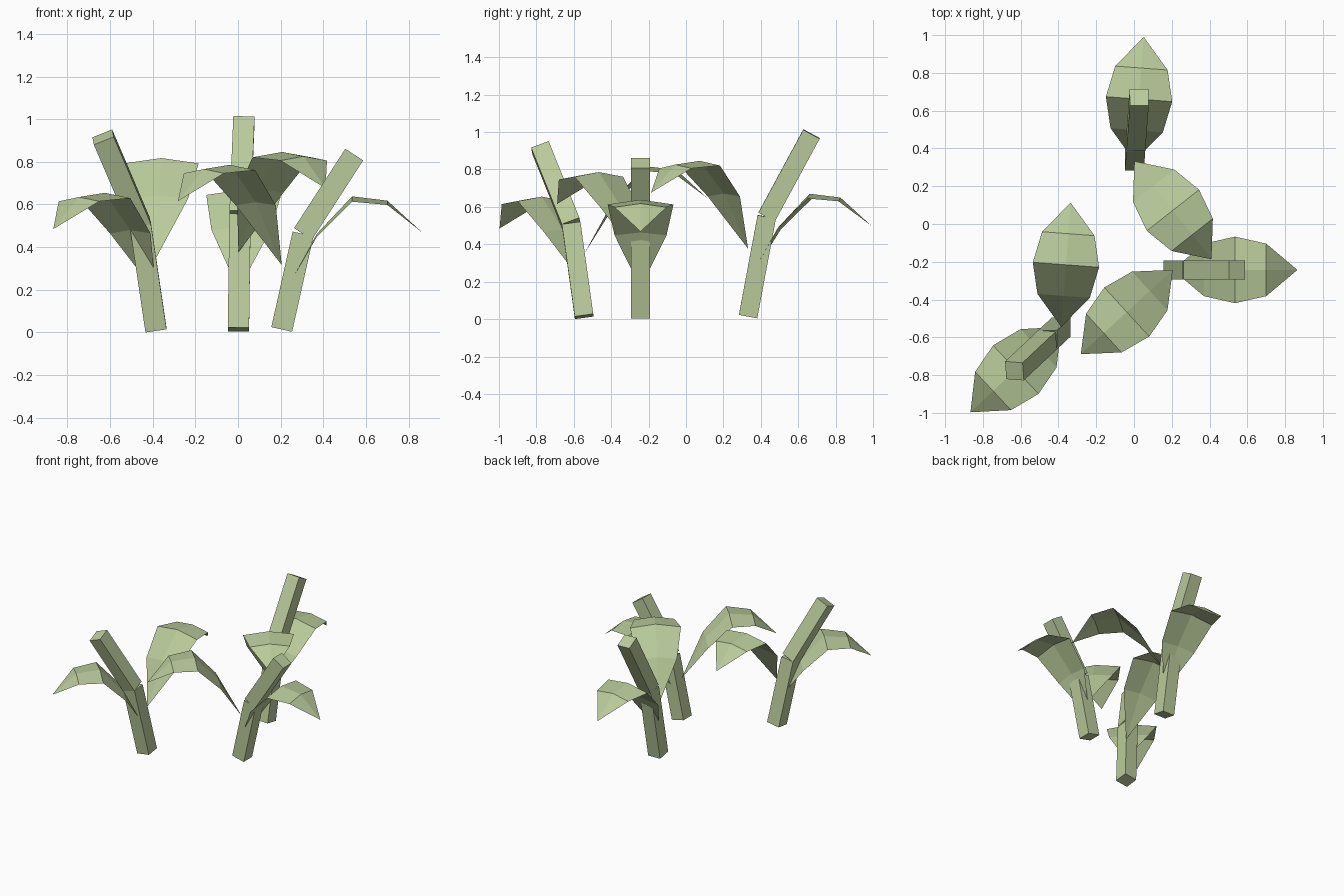
import bpy
import bmesh
from math import cos, sin, radians
from mathutils import Matrix, Vector

cube = bpy.data.objects.get("Cube")
if cube:
    bpy.data.objects.remove(cube, do_unlink=True)

# One flat colour for everything
green = bpy.data.materials.new("pale_green")
green.use_nodes = True
colour = (0.49, 0.60, 0.325, 1)
green.diffuse_color = colour
green.node_tree.nodes["Principled BSDF"].inputs["Base Color"].default_value = colour

GROUND = 0.014
STEM_WIDTH = 0.10
LEAF_STEP = 0.165
# Leaf rows between base and tip: half width, midrib height, edge height
LEAF_ROWS = [(0.139, 0.295, 0.28), (0.176, 0.47, 0.445), (0.139, 0.45, 0.43)]
TIP_HEIGHT = 0.30


def add_object(name, bm):
    bmesh.ops.recalc_face_normals(bm, faces=bm.faces)
    mesh = bpy.data.meshes.new(name)
    bm.to_mesh(mesh)
    bm.free()
    mesh.materials.append(green)
    obj = bpy.data.objects.new(name, mesh)
    bpy.context.collection.objects.link(obj)
    return obj


# Square bar tilted from upright so that it runs from start to end
def add_bar(name, start, end):
    axis = end - start
    turn = Vector((0, 0, 1)).rotation_difference(axis).to_matrix().to_4x4()
    size = Matrix.Diagonal((STEM_WIDTH, STEM_WIDTH, axis.length, 1))
    bm = bmesh.new()
    bmesh.ops.create_cube(bm, size=1,
                          matrix=Matrix.Translation((start + end) / 2) @ turn @ size)
    add_object(name, bm)


# Arched leaf sheet with a slight ridge, pointed at both ends
def add_leaf(name, base, angle):
    bm = bmesh.new()
    root = bm.verts.new((0, 0, 0))
    tip = bm.verts.new((4 * LEAF_STEP, 0, TIP_HEIGHT))
    rows = []
    for i, (half, mid, edge) in enumerate(LEAF_ROWS, 1):
        x = i * LEAF_STEP
        rows.append([bm.verts.new(p) for p in
                     ((x, -half, edge), (x, 0, mid), (x, half, edge))])
    for j in range(2):
        bm.faces.new((root, rows[0][j], rows[0][j + 1]))
        for a, b in zip(rows, rows[1:]):
            bm.faces.new((a[j], b[j], b[j + 1], a[j + 1]))
        bm.faces.new((rows[-1][j], tip, rows[-1][j + 1]))
    leaf = add_object(name, bm)
    # Upper side faces outwards
    if sum(p.normal.z for p in leaf.data.polygons) < 0:
        leaf.data.flip_normals()
    leaf.matrix_world = Matrix.Translation(base) @ Matrix.Rotation(angle, 4, "Z")


# Bent stem with a low leaf along the lean and a high leaf behind it
def add_plant(label, x, y, degrees, tall):
    angle = radians(degrees)
    lean = Vector((cos(angle), sin(angle), 0))
    up = Vector((0, 0, tall))
    foot = Vector((x, y, GROUND))
    joint = foot + lean * 0.10 + up * 0.448
    top = foot + lean * 0.34 + up * 0.82
    add_bar(label + "_lower_stem", foot, joint)
    add_bar(label + "_upper_stem", joint, top)
    ground = Vector((x, y, 0))
    add_leaf(label + "_low_leaf", ground + up * 0.168, angle)
    add_leaf(label + "_high_leaf", ground + up * 0.316, angle - radians(137.5))


add_plant("left_plant", 0.205, -0.243, 0, 1.0)
add_plant("back_plant", 0.002, 0.332, 85.7, 1.19)
add_plant("right_plant", -0.385, -0.545, -136.8, 1.1)
